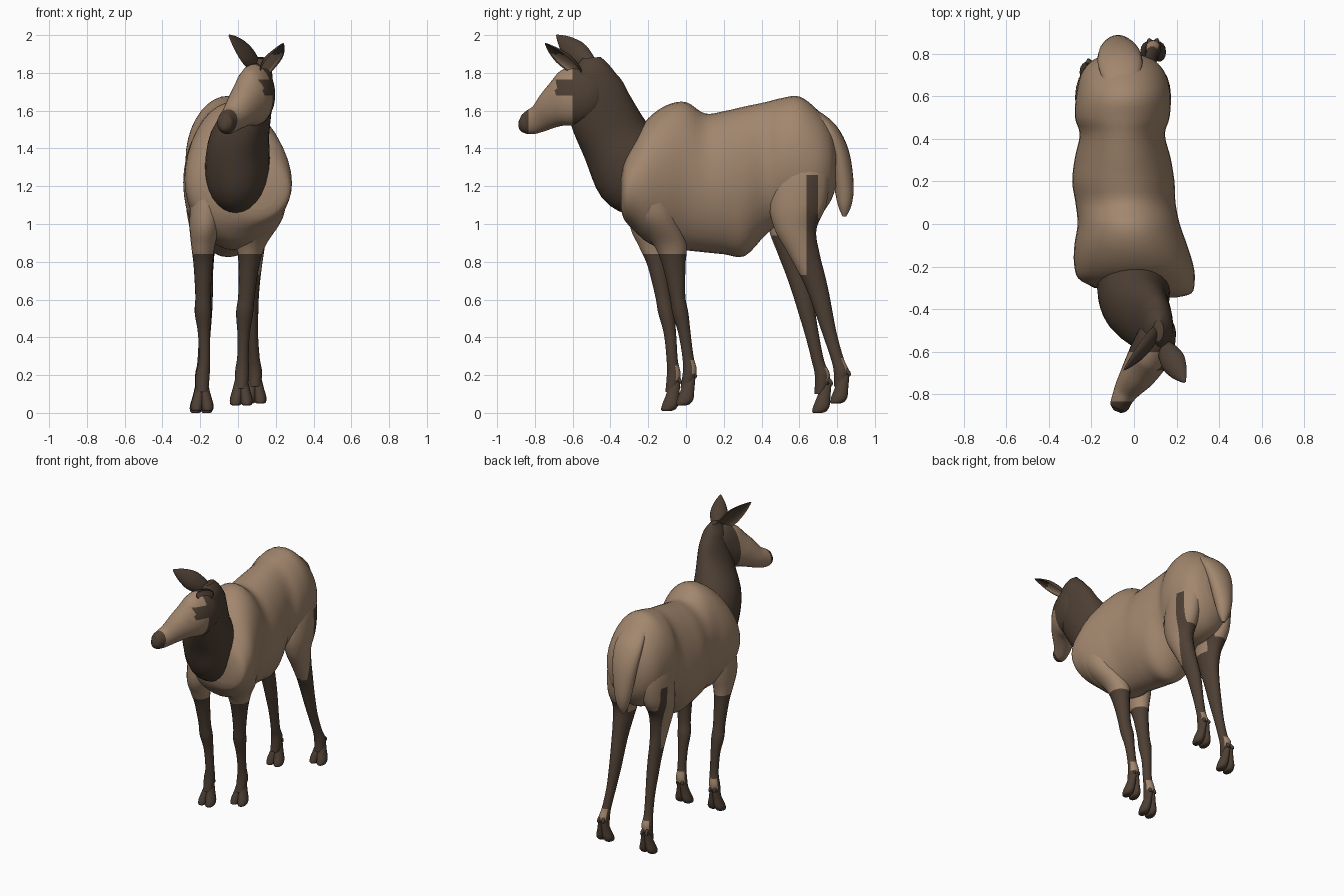
import bpy, bmesh, math
from mathutils import Vector


def material(name, rgb):
    m = bpy.data.materials.new(name)
    m.diffuse_color = (*rgb, 1)
    return m


TAN = material("tan_coat", (0.36, 0.24, 0.155))
DARK = material("dark_brown_coat", (0.075, 0.05, 0.034))


def spline(rows, steps):
    """Catmull-Rom resampling of a list of stations."""
    out = []
    n = len(rows)
    for i in range(n - 1):
        a, b, c, d = (rows[max(0, min(n - 1, i + k))] for k in (-1, 0, 1, 2))
        for s in range(steps):
            t = s / steps
            out.append([0.5 * (2 * q + (r - p) * t + (2 * p - 5 * q + 4 * r - u) * t * t
                               + (3 * q - p - 3 * r + u) * t ** 3)
                        for p, q, r, u in zip(a, b, c, d)])
    out.append(list(rows[-1]))
    return out


def loft(name, rows, side=(1, 0, 0), axis=None, seg=24, steps=4, is_dark=None, dent=0.0, cuts=()):
    """Skin elliptical rings; a row is x, y, z, half width, half depth.
    Cuts are (point, normal) planes that give colour borders clean edges."""
    rows = spline(rows, steps)
    bm = bmesh.new()
    rings = []
    for i, r in enumerate(rows):
        p, q = rows[max(0, i - 1)], rows[min(len(rows) - 1, i + 1)]
        t = Vector(axis) if axis else (Vector(q[:3]) - Vector(p[:3])).normalized()
        s = Vector(side)
        s = (s - t * s.dot(t)).normalized()
        u = t.cross(s)
        ring = []
        for k in range(seg):
            a = 2 * math.pi * k / seg
            v = math.sin(a)
            if dent and v > 0:            # hollow out one face (ears)
                v *= -dent
            ring.append(bm.verts.new(Vector(r[:3]) + s * math.cos(a) * max(r[3], 0.004)
                                     + u * v * max(r[4], 0.004)))
        rings.append(ring)
    for a, b in zip(rings, rings[1:]):
        for k in range(seg):
            j = (k + 1) % seg
            bm.faces.new((a[k], a[j], b[j], b[k]))
    bm.faces.new(rings[0][::-1])
    bm.faces.new(rings[-1])
    bmesh.ops.recalc_face_normals(bm, faces=bm.faces)
    for co, no in cuts:
        bmesh.ops.bisect_plane(bm, geom=bm.verts[:] + bm.edges[:] + bm.faces[:],
                               plane_co=co, plane_no=no)
    for f in bm.faces:
        f.smooth = True
        if is_dark:
            f.material_index = int(is_dark(f.calc_center_median(), f.normal))
    me = bpy.data.meshes.new(name)
    bm.to_mesh(me)
    bm.free()
    me.materials.append(TAN)
    me.materials.append(DARK)
    ob = bpy.data.objects.new(name, me)
    bpy.context.collection.objects.link(ob)
    return ob


def always(c, n):
    return True


def level(z):
    return ((0, 0, z), (0, 0, 1))


def across(y):
    return ((0, y, 0), (0, 1, 0))


# Torso: y, centre x, half width, bottom, top
torso = [(-.345, .12, .08, 1.08, 1.24), (-.325, .09, .18, 1.02, 1.34), (-.27, .02, .265, .96, 1.46),
         (-.2, -.0, .28, .9, 1.56), (-.1, -.015, .265, .865, 1.63), (0, -.025, .24, .86, 1.645),
         (.1, -.04, .235, .85, 1.585), (.2, -.05, .24, .84, 1.597), (.31, -.053, .225, .83, 1.622),
         (.42, -.055, .2, .94, 1.645), (.5, -.055, .222, 1.0, 1.665), (.6, -.05, .222, 1.0, 1.675),
         (.7, -.05, .2, 1.04, 1.6), (.765, -.05, .15, 1.12, 1.51), (.795, -.05, .08, 1.2, 1.42)]
loft("torso", [(x, y, (b + t) / 2, w, (t - b) / 2) for y, x, w, b, t in torso],
     axis=(0, 1, 0), seg=36)

# Neck
loft("neck", [(-.01, -.2, 1.22, .15, .2), (-.005, -.27, 1.28, .17, .225), (.01, -.37, 1.44, .16, .19),
              (.075, -.45, 1.6, .105, .175), (.105, -.485, 1.73, .08, .15),
              (.115, -.495, 1.82, .062, .1), (.115, -.5, 1.88, .025, .05)],
     seg=28, is_dark=always)


# Head: dark crown, cheek mark and muzzle tip, tan face
def head_dark(c, n):
    mark = c.y > -.67 - .6 * abs(c.z - 1.72) and 1.68 < c.z < 1.765 and n.x > .2
    return c.y > -.6 or mark or c.y < -.833


loft("head", [(.12, -.45, 1.76, .05, .08), (.11, -.51, 1.73, .085, .14), (.08, -.6, 1.67, .098, .155),
              (.028, -.69, 1.62, .086, .112), (-.025, -.765, 1.565, .064, .077),
              (-.055, -.82, 1.54, .05, .066), (-.07, -.86, 1.53, .043, .05),
              (-.078, -.88, 1.53, .02, .025)],
     side=(.9, -.43, 0), seg=28, steps=6, is_dark=head_dark,
     cuts=[across(-.6), across(-.67), across(-.833), level(1.68), level(1.765)])


# Ears: hollow cups reaching up and forward
def ear(name, base, tip, side, width, dark_rule):
    b, t = Vector(base), Vector(tip)
    shape = [(0, .45, .025), (.25, .85, .04), (.5, 1, .04), (.75, .7, .025), (.92, .3, .012), (1, .05, .005)]
    loft(name, [(*b.lerp(t, f), w * width, d) for f, w, d in shape],
         side=side, seg=16, is_dark=dark_rule, dent=.55)


def inner_ear_dark(c, n):
    return not (1.8 < c.z < 1.9 and n.dot(Vector((.6, -.45, -.65))) > .75)


ear("right_ear", (.11, -.48, 1.81), (-.05, -.685, 2.0), (.18, .7, .66), .066, always)
ear("left_ear", (.135, -.56, 1.78), (.24, -.745, 1.955), (-.68, -.52, -.145), .06, inner_ear_dark)

# Tail
loft("tail", [(-.06, .66, 1.59, .08, .03), (-.065, .755, 1.5, .105, .045), (-.07, .81, 1.37, .095, .055),
              (-.075, .836, 1.2, .066, .052), (-.075, .84, 1.1, .042, .036), (-.075, .838, 1.04, .01, .01)],
     seg=20)


# Legs
def ankle_patch(c, n, z):
    return z + .165 < c.z < z + .24 and n.y > .45


def toes(name, x, y, z):
    for i, s in enumerate((-1, 1)):
        loft(f"{name}_hoof_{i + 1}",
             [(x + s * .01, y + .028, z + .15, .02, .028), (x + s * .018, y + .014, z + .085, .028, .036),
              (x + s * .027, y + .002, z + .035, .033, .044), (x + s * .029, y - .01, z + .008, .029, .038),
              (x + s * .029, y - .018, z, .02, .024)],
             axis=(0, 0, -1), seg=14, steps=3, is_dark=always)
        # Dew claw
        loft(f"{name}_dew_claw_{i + 1}",
             [(x + s * .014, y + .034, z + .18, .012, .012), (x + s * .018, y + .052, z + .16, .011, .011),
              (x + s * .019, y + .056, z + .145, .005, .005)], seg=8, steps=2, is_dark=always)


def ankle_cuts(z):
    return [level(z + .165), level(z + .24)]


def front_leg(name, rows, foot):
    loft(name, rows, axis=(0, 0, -1), seg=18, steps=6, cuts=ankle_cuts(foot[2]) + [level(.84)],
         is_dark=lambda c, n: c.z < .84 and not ankle_patch(c, n, foot[2]))
    toes(name, *foot)


front_leg("right_front_leg",
          [(-.16, -.16, 1.2, .09, .13), (-.175, -.18, 1.0, .082, .12), (-.185, -.17, .88, .062, .08),
           (-.185, -.15, .78, .05, .055), (-.185, -.122, .62, .041, .042), (-.185, -.105, .53, .044, .043),
           (-.18, -.085, .42, .032, .033), (-.178, -.073, .28, .03, .03), (-.187, -.065, .2, .037, .037),
           (-.19, -.08, .11, .032, .03)], (-.19, -.085, .01))
front_leg("left_front_leg",
          [(.13, -.2, 1.22, .13, .12), (.11, -.165, 1.04, .13, .125), (.07, -.085, .89, .078, .088),
           (.058, -.064, .78, .055, .062), (.045, -.045, .62, .044, .042), (.035, -.03, .53, .045, .043),
           (.03, -.008, .42, .033, .033), (.026, .01, .3, .03, .03), (.022, .02, .22, .037, .037),
           (.018, .0, .13, .032, .03)], (.017, -.005, .04))


def hind_leg(name, rows, foot, edge, out, top, full):
    """Tan thigh with a dark rear stripe, dark inner side and shin."""
    def dark(c, n):
        stripe = c.y > edge and c.z < top and (c.z < full or c.y < edge + .06)
        shin = c.z < .73 + 1.3 * max(0, edge - .03 - c.y)
        inner = n.x * out < -.25 and c.z < .94
        return (stripe or shin or inner) and not ankle_patch(c, n, foot[2])
    cuts = ankle_cuts(foot[2]) + [level(.73), level(.94), level(full), level(top), across(edge),
                                  across(edge + .06), ((0, edge - .03, .73), (0, 1.3, 1))]
    loft(name, rows, axis=(0, 0, -1), seg=20, steps=6, is_dark=dark, cuts=cuts)
    toes(name, *foot)


hind_leg("left_hind_leg",
         [(.04, .61, 1.42, .07, .12), (.07, .61, 1.28, .095, .15), (.085, .592, 1.1, .088, .15),
          (.085, .58, .97, .072, .11), (.08, .625, .84, .056, .083), (.075, .665, .74, .047, .068),
          (.07, .7, .64, .042, .056), (.07, .725, .55, .038, .048), (.075, .76, .42, .031, .038),
          (.085, .80, .29, .03, .034), (.09, .822, .22, .037, .04), (.09, .815, .14, .032, .032)],
         (.09, .81, .05), .638, 1, 1.26, 1.03)
hind_leg("right_hind_leg",
         [(-.15, .6, 1.42, .07, .12), (-.18, .6, 1.28, .09, .15), (-.19, .585, 1.1, .085, .145),
          (-.185, .55, .97, .07, .11), (-.18, .565, .84, .055, .078), (-.178, .59, .74, .046, .064),
          (-.175, .615, .64, .042, .054), (-.175, .64, .53, .038, .045), (-.178, .67, .4, .031, .036),
          (-.185, .70, .27, .03, .033), (-.19, .722, .2, .037, .04), (-.195, .712, .1, .032, .032)],
         (-.195, .715, .0), .61, -1, 1.2, 1.03)

# Keep creases where the parts are cut off
for ob in list(bpy.context.scene.objects):
    bpy.context.view_layer.objects.active = ob
    ob.select_set(True)
bpy.ops.object.shade_smooth_by_angle(angle=math.radians(50))
